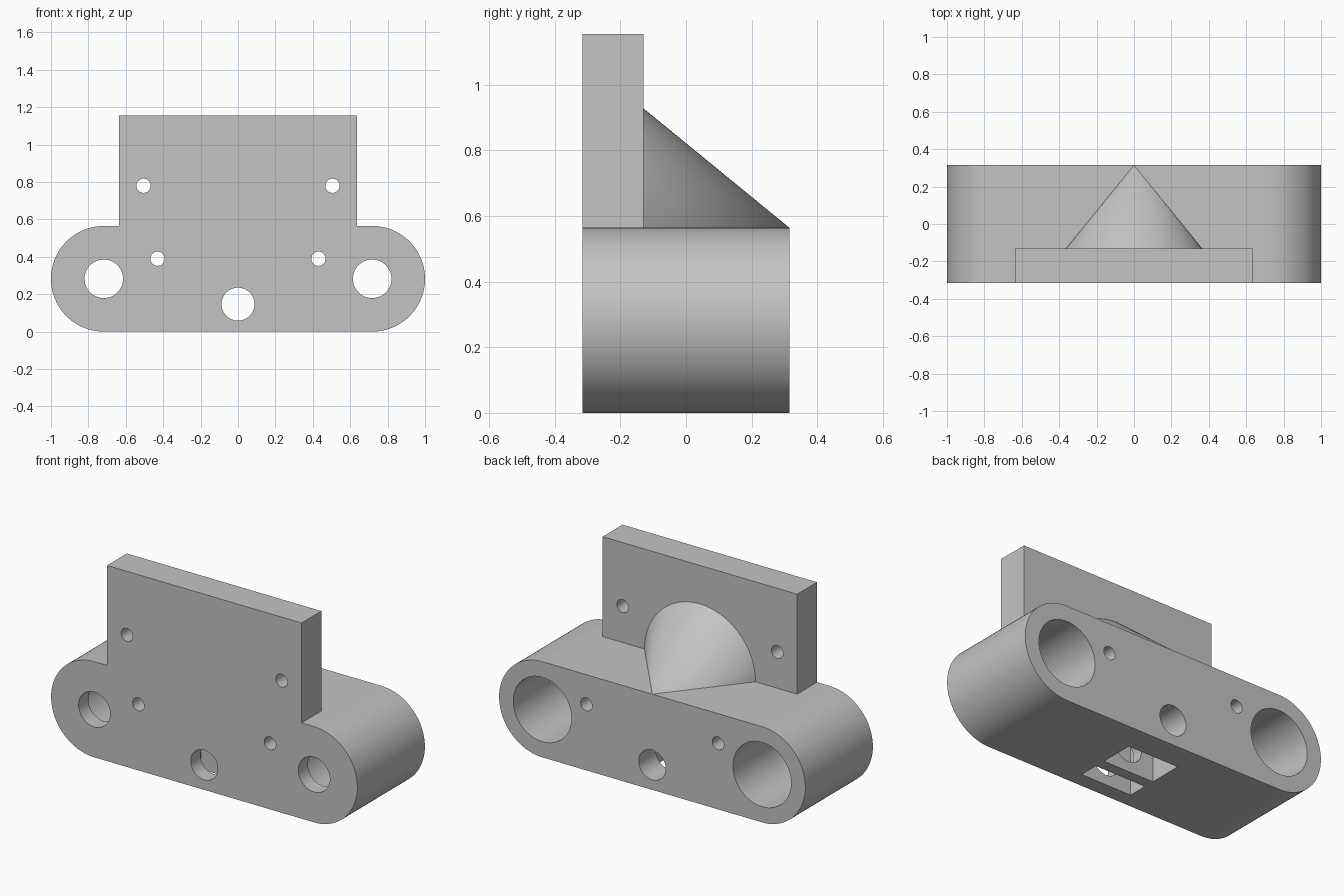
import bpy, bmesh, math
from mathutils import Matrix

cube = bpy.data.objects.get("Cube")
if cube:
    bpy.data.objects.remove(cube, do_unlink=True)

FRONT, BACK = -0.315, 0.315
PLATE_BACK = -0.13
END_X, END_R = 0.7175, 0.2825
TOP = 2 * END_R

grey = bpy.data.materials.new("plain_grey")
grey.use_nodes = True
grey.diffuse_color = (0.55, 0.55, 0.55, 1)
grey.node_tree.nodes["Principled BSDF"].inputs["Base Color"].default_value = (0.55, 0.55, 0.55, 1)


def finish(name, bm):
    bmesh.ops.recalc_face_normals(bm, faces=bm.faces)
    mesh = bpy.data.meshes.new(name)
    bm.to_mesh(mesh)
    bm.free()
    mesh.materials.append(grey)
    obj = bpy.data.objects.new(name, mesh)
    bpy.context.collection.objects.link(obj)
    return obj


def prism(name, outline, y0, y1):
    """Extrude an x-z outline along y."""
    bm = bmesh.new()
    face = bm.faces.new([bm.verts.new((x, y0, z)) for x, z in outline])
    ext = bmesh.ops.extrude_face_region(bm, geom=[face])
    verts = [v for v in ext["geom"] if isinstance(v, bmesh.types.BMVert)]
    bmesh.ops.translate(bm, verts=verts, vec=(0, y1 - y0, 0))
    return finish(name, bm)


def box(name, half_x, y0, y1, z0, z1):
    return prism(name, [(-half_x, z0), (half_x, z0), (half_x, z1), (-half_x, z1)], y0, y1)


def cone(name, x, z, y0, y1, r0, r1, sides=64):
    """Cone or cylinder running along y."""
    bm = bmesh.new()
    bmesh.ops.create_cone(bm, cap_ends=True, segments=sides, radius1=r0, radius2=r1, depth=y1 - y0)
    bmesh.ops.rotate(bm, verts=bm.verts, matrix=Matrix.Rotation(-math.pi / 2, 3, "X"))
    bmesh.ops.translate(bm, verts=bm.verts, vec=(x, (y0 + y1) / 2, z))
    return finish(name, bm)


def combine(target, tool, operation):
    mod = target.modifiers.new(tool.name, "BOOLEAN")
    mod.operation = operation
    mod.solver = "EXACT"
    mod.object = tool
    bpy.context.view_layer.objects.active = target
    bpy.ops.object.modifier_apply(modifier=mod.name)
    bpy.data.objects.remove(tool, do_unlink=True)


# Rounded body
steps = 48
outline = []
for side in (1, -1):
    for i in range(steps + 1):
        a = -math.pi / 2 + math.pi * i / steps
        outline.append((side * (END_X + END_R * math.cos(a)), END_R + side * END_R * math.sin(a)))
bracket = prism("bracket_body", outline, FRONT, BACK)

# Upright plate and the cone-shaped brace behind it
combine(bracket, box("upright_plate", 0.635, FRONT, PLATE_BACK, 0.3, 1.155), "UNION")
apex, sunk = BACK - 0.001, PLATE_BACK - 0.03
slope = 0.363 / (apex - PLATE_BACK)
combine(bracket, cone("cone_brace", 0, TOP, sunk, apex, slope * (apex - sunk), 0, 96), "UNION")

# Screw holes, rod holes and counterbores on both sides
for s in (-1, 1):
    for x, z, y0, r in ((0.505, 0.78, -0.5, 0.038), (0.43, 0.39, -0.5, 0.038),
                        (END_X, END_R, -0.5, 0.103), (END_X, END_R, -0.225, 0.19)):
        combine(bracket, cone("hole", s * x, z, y0, 0.5, r, r), "DIFFERENCE")

# Centre hole and the two pockets opening downward
combine(bracket, cone("centre_hole", 0, 0.147, -0.5, 0.5, 0.088, 0.088), "DIFFERENCE")
for y0, y1 in ((-0.045, 0.155), (-0.225, -0.11)):
    combine(bracket, box("pocket", 0.165, y0, y1, -0.1, 0.31), "DIFFERENCE")

# Smooth curved walls, crisp edges
bpy.ops.object.select_all(action="DESELECT")
bracket.select_set(True)
bpy.context.view_layer.objects.active = bracket
bpy.ops.object.shade_smooth_by_angle(angle=math.radians(30))
